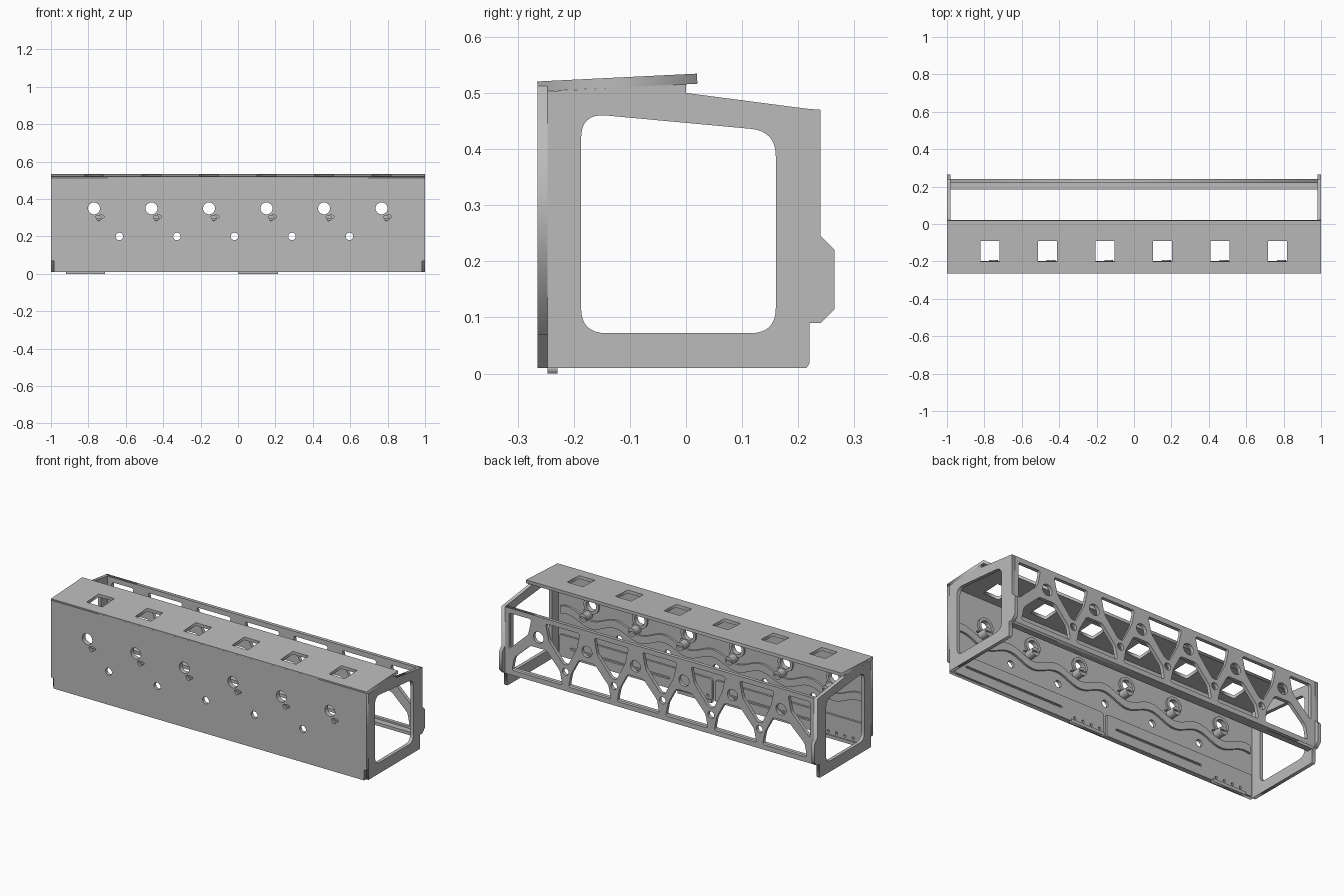
import bpy
from math import sin, cos, pi, radians
from mathutils import Matrix, Vector

cube = bpy.data.objects.get("Cube")
if cube:
    bpy.data.objects.remove(cube, do_unlink=True)

grey = bpy.data.materials.new("plain grey")
grey.use_nodes = True
GREY = (0.5, 0.5, 0.5, 1)
grey.diffuse_color = GREY
grey.node_tree.nodes["Principled BSDF"].inputs["Base Color"].default_value = GREY

# Plate orientations: outline drawn in the named plane
XZ = Matrix.Rotation(pi / 2, 4, "X")
YZ = Matrix(((0, 0, 1, 0), (1, 0, 0, 0), (0, 1, 0, 0), (0, 0, 0, 1)))


def rect(x0, y0, x1, y1):
    return [(x0, y0), (x1, y0), (x1, y1), (x0, y1)]


def circle(x, y, r, n=24):
    return [(x + r * cos(2 * pi * k / n), y + r * sin(2 * pi * k / n)) for k in range(n)]


def rounded(points, r, steps=5):
    """Round every corner of a polygon."""
    out = []
    for k, p in enumerate(points):
        p = Vector(p)
        a, b = Vector(points[k - 1]), Vector(points[(k + 1) % len(points)])
        a = p + (a - p).normalized() * min(r, (a - p).length * 0.45)
        b = p + (b - p).normalized() * min(r, (b - p).length * 0.45)
        for s in range(steps + 1):
            t = s / steps
            out.append(tuple(a * (1 - t) ** 2 + p * 2 * t * (1 - t) + b * t * t))
    return out


def plate(name, loops, thick, matrix):
    """Flat sheet from an outer loop followed by its holes."""
    curve = bpy.data.curves.new(name, "CURVE")
    curve.dimensions = "2D"
    curve.fill_mode = "BOTH"
    curve.extrude = thick / 2
    for loop in loops:
        spline = curve.splines.new("POLY")
        spline.points.add(len(loop) - 1)
        for pt, (x, y) in zip(spline.points, loop):
            pt.co = (x, y, 0, 1)
        spline.use_cyclic_u = True
    temp = bpy.data.objects.new(name + "_outline", curve)
    bpy.context.collection.objects.link(temp)
    bpy.context.view_layer.update()
    deps = bpy.context.evaluated_depsgraph_get()
    mesh = bpy.data.meshes.new_from_object(temp.evaluated_get(deps))
    bpy.data.objects.remove(temp, do_unlink=True)
    mesh.transform(matrix)
    mesh.materials.clear()
    mesh.materials.append(grey)
    mesh.name = name
    obj = bpy.data.objects.new(name, mesh)
    bpy.context.collection.objects.link(obj)
    return obj


def wall(name, loops, y0, y1):
    """Upright sheet facing front and back."""
    return plate(name, loops, y1 - y0, Matrix.Translation((0, (y0 + y1) / 2, 0)) @ XZ)


PITCH = 0.3075
upper = [-0.77 + PITCH * i for i in range(6)]
lower = [x + 0.136 for x in upper[:-1]]
UP_Z, LOW_Z, BIG, SMALL = 0.35, 0.2, 0.032, 0.02
axis_holes = [circle(x, UP_Z, BIG) for x in upper] + [circle(x, LOW_Z, SMALL) for x in lower]

# Front panel with round holes and small wedge openings
front = [(-0.985, 0.01), (0.985, 0.01), (0.985, 0.07), (1, 0.07),
         (1, 0.512), (-1, 0.512), (-1, 0.07), (-0.985, 0.07)]
wedges = [rounded([(x + 0.008, 0.308), (x + 0.022, 0.28), (x + 0.058, 0.306), (x + 0.04, 0.316)], 0.008)
          for x in upper]
wall("front_panel", [front] + axis_holes + wedges, -0.265, -0.247)

# Sloping top panel with square windows
windows = [rect(x - 0.05, -0.077, x + 0.05, 0.033) for x in upper]
plate("top_panel", [rect(-1, -0.1425, 1, 0.1425)] + windows, 0.018,
      Matrix.Translation((0, -0.1225, 0.5185)) @ Matrix.Rotation(radians(2.8), 4, "X"))

# End frames
frame = [(-0.247, 0.01), (0.215, 0.01), (0.22, 0.018), (0.22, 0.09), (0.24, 0.09),
         (0.265, 0.115), (0.265, 0.22), (0.24, 0.245), (0.24, 0.47), (0.215, 0.472),
         (0, 0.5), (0, 0.516), (-0.247, 0.503)]
opening = rounded([(-0.187, 0.072), (0.16, 0.072), (0.16, 0.432), (-0.187, 0.464)], 0.045, 8)
for side, x in (("left", 0.99), ("right", -0.99)):
    plate(side + "_end_frame", [frame, opening], 0.02, Matrix.Translation((x, 0, 0)) @ YZ)

# Back truss
EDGE, RAIL_TOP, RAIL_LOW = 0.955, 0.442, 0.118
cuts = []
for a, b, m in zip(upper, upper[1:], lower):
    cuts.append([(a + 0.045, RAIL_TOP), (b - 0.045, RAIL_TOP), (b - 0.065, UP_Z),
                 (m + 0.015, 0.24), (m - 0.015, 0.24), (a + 0.065, UP_Z)])
for x, l, r in zip(upper, [-EDGE] + lower, lower + [EDGE]):
    cuts.append([(l + 0.02, RAIL_LOW), (r - 0.02, RAIL_LOW), (r - 0.035, 0.195),
                 (x + 0.05, 0.29), (x - 0.05, 0.29), (l + 0.035, 0.195)])
for x, s in ((upper[0], -1), (upper[-1], 1)):
    cuts.append([(x + s * 0.045, RAIL_TOP), (s * EDGE, RAIL_TOP),
                 (s * EDGE, 0.235), (x + s * 0.065, UP_Z)])
wall("back_truss", [rect(-0.98, 0.09, 0.98, 0.47)] + [rounded(c, 0.015, 4) for c in cuts] + axis_holes,
     0.22, 0.24)

# Inward flange along the bottom of the truss
plate("back_flange", [rect(-0.98, 0.185, 0.98, 0.22)], 0.018, Matrix.Translation((0, 0, 0.099)))

# Wavy rib on the inner face of the front panel
N = 120
xs = [-0.96 + 1.92 * k / N for k in range(N + 1)]
wave = [0.262 - 0.022 * cos(2 * pi * (x - upper[0]) / PITCH) for x in xs]
rib = [(x, z - 0.022) for x, z in zip(xs, wave)] + [(x, z + 0.022) for x, z in zip(xs, wave)][::-1]
wall("wavy_rib", [rib], -0.247, -0.235)

# Collars round the large holes, with a small stud below each
for i, x in enumerate(upper):
    wall(f"collar_{i + 1}", [circle(x, UP_Z, 0.048), circle(x, UP_Z, BIG)], -0.247, -0.237)
    wall(f"stud_{i + 1}", [circle(x + 0.02, 0.292, 0.024), rect(x + 0.004, 0.288, x + 0.036, 0.296)],
         -0.247, -0.192)

# Slotted lower liners with hanging tabs
for side, x0, x1, t0, t1, s0, s1 in (("left", 0.0, 0.97, 0.0, 0.215, 0.27, 0.9),
                                     ("right", -0.97, -0.02, -0.92, -0.71, -0.64, -0.08)):
    slots = [rounded(rect(s0, 0.062, s1, 0.074), 0.006, 3)]
    slots += [circle(t0 + (t1 - t0) * (k + 0.5) / 4, 0.035, 0.008, 12) for k in range(4)]
    outline = rounded(rect(x0, 0.01, x1, 0.135), 0.015, 3)
    wall(side + "_liner", [outline] + slots, -0.247, -0.236)
    wall(side + "_tab", [rect(t0, 0, t1, 0.018)], -0.247, -0.229)
